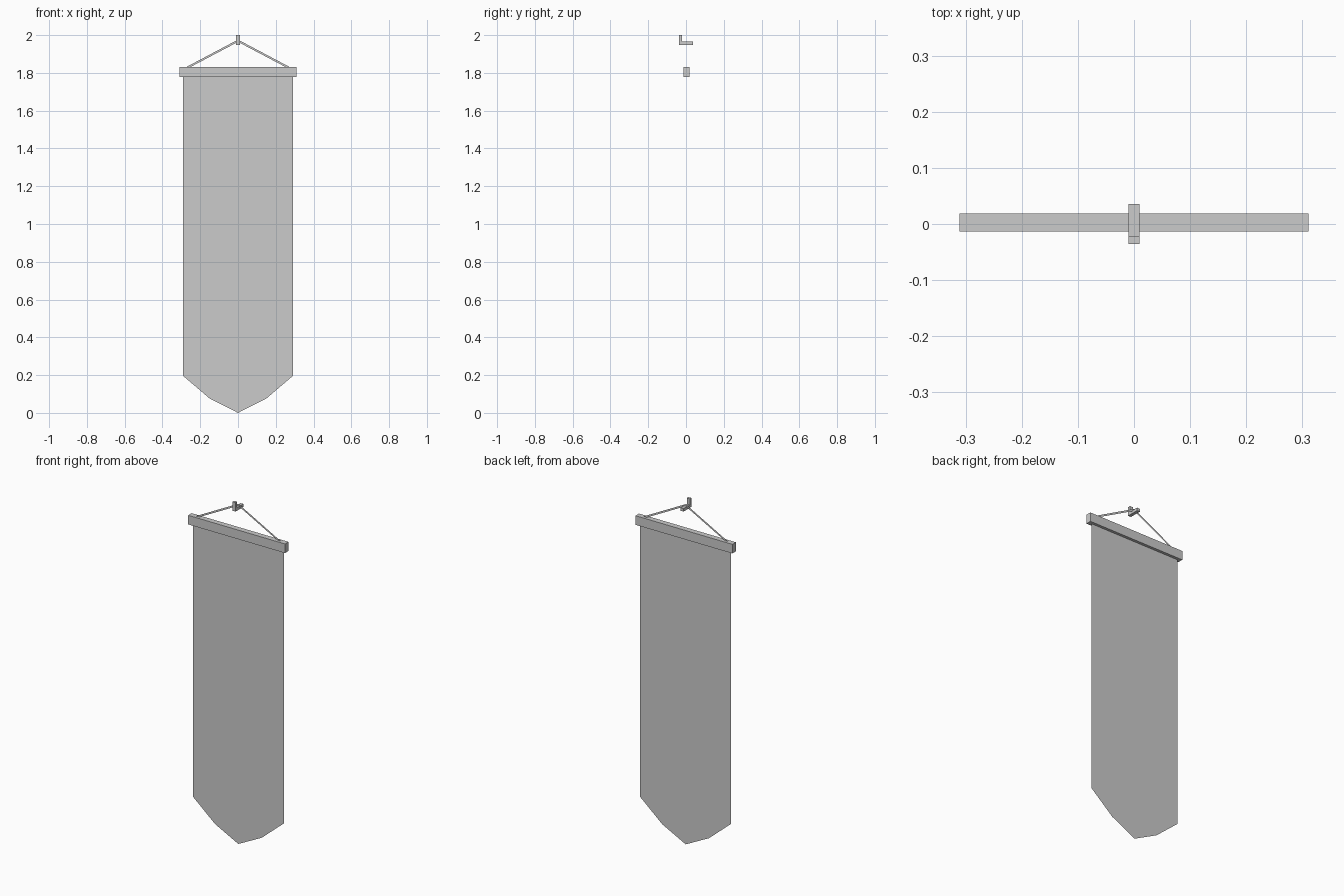
import bpy, bmesh

if "Cube" in bpy.data.objects:
    bpy.data.objects.remove(bpy.data.objects["Cube"])

MID = 0.003  # depth of the cloth, cords and rail centre


def sheet(name, outline):
    """Flat single-sided panel from an (x, z) outline."""
    me = bpy.data.meshes.new(name)
    me.from_pydata([(x, MID, z) for x, z in outline], [], [range(len(outline))])
    ob = bpy.data.objects.new(name, me)
    bpy.context.collection.objects.link(ob)
    return ob


def extrude_x(name, outline, half_width):
    """Solid with a (y, z) outline, extruded symmetrically along x."""
    bm = bmesh.new()
    face = bm.faces.new([bm.verts.new((-half_width, y, z)) for y, z in outline])
    new = bmesh.ops.extrude_face_region(bm, geom=[face])["geom"]
    verts = [v for v in new if isinstance(v, bmesh.types.BMVert)]
    bmesh.ops.translate(bm, verts=verts, vec=(2 * half_width, 0, 0))
    bmesh.ops.recalc_face_normals(bm, faces=bm.faces)
    me = bpy.data.meshes.new(name)
    bm.to_mesh(me)
    bm.free()
    ob = bpy.data.objects.new(name, me)
    bpy.context.collection.objects.link(ob)
    return ob


# Hanging cloth with a pointed hem
half = [(0.292, 1.785), (0.292, 0.197), (0.15, 0.076)]
sheet("banner_cloth", half + [(0, 0)] + [(-x, z) for x, z in reversed(half)])

# Wooden rail at the top of the cloth
extrude_x("top_rail", [(MID - 0.016, 1.779), (MID + 0.016, 1.779),
                       (MID + 0.016, 1.832), (MID - 0.016, 1.832)], 0.311)

# Flat cords running from the rail up to the hook
for side, s in (("left", -1), ("right", 1)):
    sheet("cord_" + side, [(s * 0.272, 1.832), (s * 0.25, 1.832),
                           (0, 1.964), (0, 1.976)])

# L-shaped wall hook with its lip at the front
extrude_x("wall_hook", [(-0.036, 1.948), (0.036, 1.948), (0.036, 1.965),
                        (-0.021, 1.965), (-0.021, 2.0), (-0.036, 2.0)], 0.0095)
